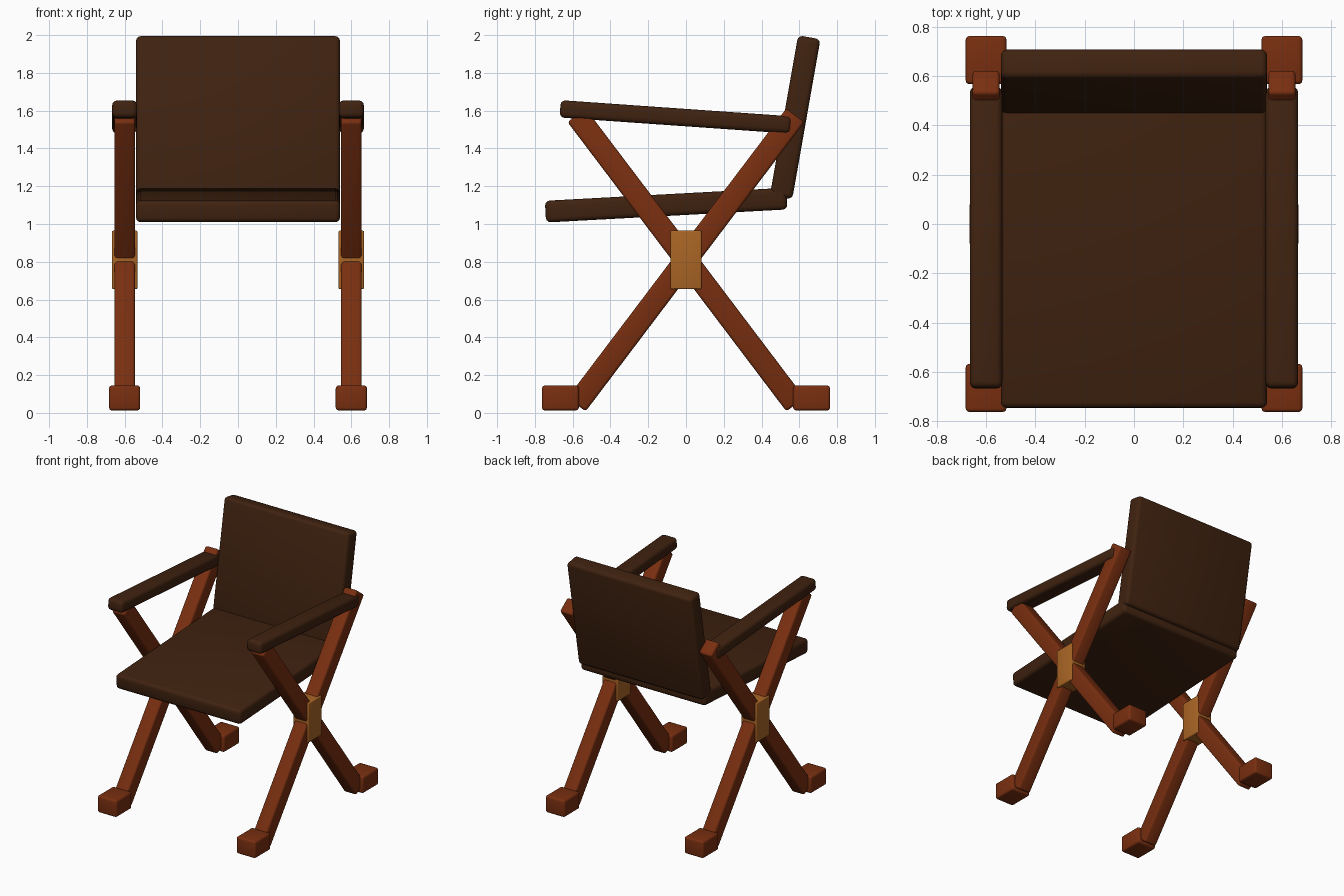
import bpy
from math import radians, atan2

cube = bpy.data.objects.get("Cube")
if cube:
    bpy.data.objects.remove(cube, do_unlink=True)


def material(name, rgb):
    mat = bpy.data.materials.new(name)
    mat.use_nodes = True
    mat.diffuse_color = (*rgb, 1)
    mat.node_tree.nodes["Principled BSDF"].inputs["Base Color"].default_value = (*rgb, 1)
    return mat


WOOD = material("red brown wood", (0.19, 0.028, 0.005))
LEATHER = material("dark brown leather", (0.05, 0.016, 0.005))
BRASS = material("brass", (0.40, 0.13, 0.018))


def block(name, size, centre, mat, tilt=0.0, bevel=0.02):
    """Rounded box, tilted about the x axis."""
    bpy.ops.mesh.primitive_cube_add(size=1, location=centre)
    obj = bpy.context.object
    obj.name = name
    obj.scale = size
    bpy.ops.object.transform_apply(location=False, rotation=False, scale=True)
    obj.rotation_euler.x = tilt
    obj.data.materials.append(mat)
    mod = obj.modifiers.new("rounded edges", 'BEVEL')
    mod.width = bevel
    mod.segments = 3
    bpy.ops.object.modifier_apply(modifier=mod.name)
    bpy.ops.object.shade_smooth_by_angle(angle=radians(35))
    return obj


# Seat and backrest cushions
block("seat", (1.08, 1.28, 0.115), (0, -0.105, 1.10), LEATHER, radians(3.1), 0.025)
block("backrest", (1.08, 0.12, 0.86), (0, 0.578, 1.565), LEATHER, radians(-10), 0.025)

# Crossed side frames
lean = atan2(0.603, 0.797)
for side, sx in (("left", 1), ("right", -1)):
    x = 0.6 * sx
    block(side + "_armrest", (0.132, 1.225, 0.092), (x, -0.055, 1.567),
          LEATHER, radians(-4), 0.025)
    block(side + "_bracket", (0.136, 0.165, 0.31), (x, 0, 0.81), BRASS, 0, 0.008)
    for end, sy in (("front", -1), ("back", 1)):
        # Each leg is named after the end where it meets the floor
        block(f"{side}_{end}_leg", (0.11, 0.12, 1.92), (x, 0, 0.81),
              WOOD, sy * lean, 0.015)
        block(f"{side}_{end}_foot", (0.165, 0.195, 0.132), (x, sy * 0.665, 0.079),
              WOOD, 0, 0.015)
